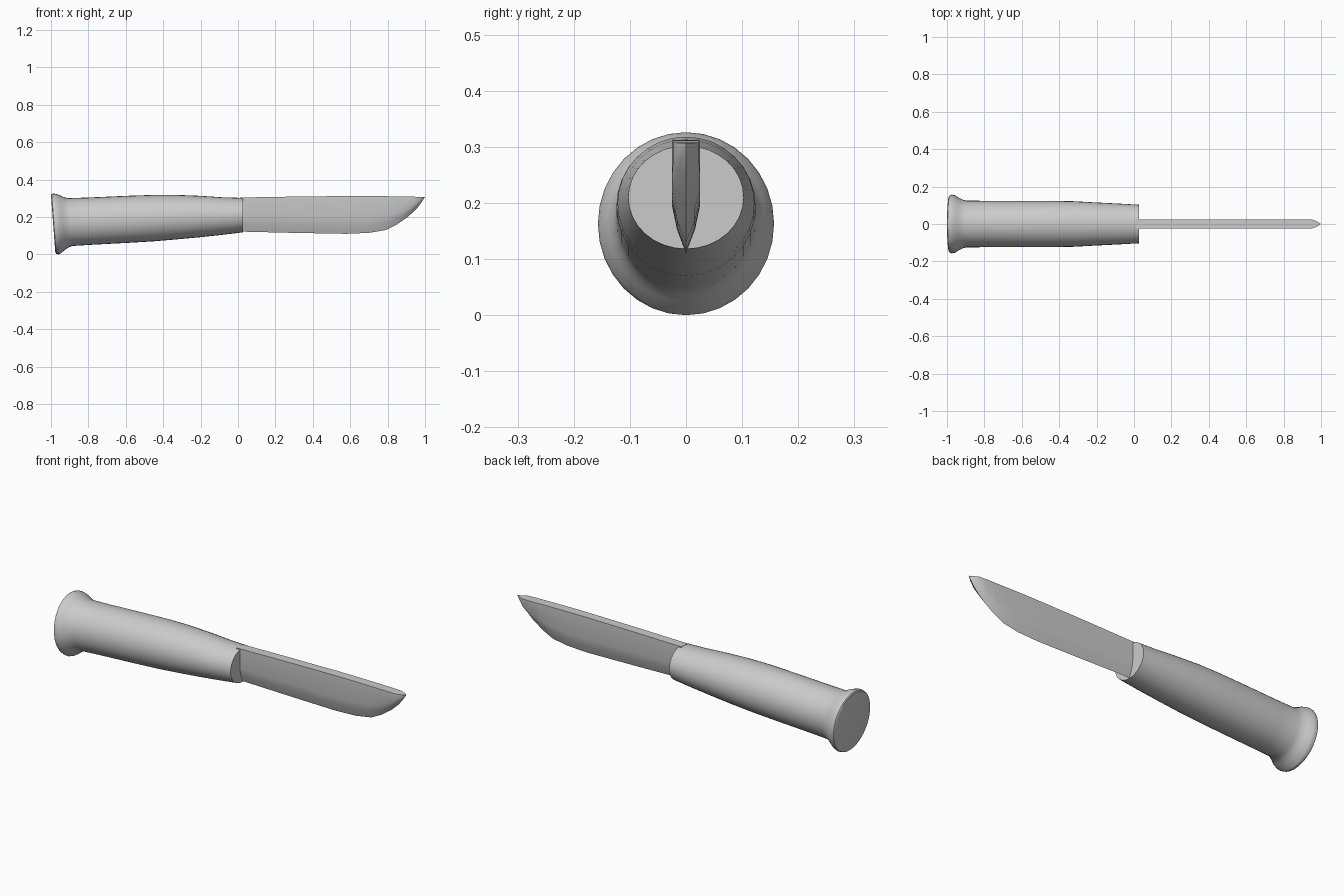
import bpy, bmesh, math

cube = bpy.data.objects.get("Cube")
if cube:
    bpy.data.objects.remove(cube, do_unlink=True)

grey = bpy.data.materials.new("plain_grey")
grey.use_nodes = True
grey.diffuse_color = (0.6, 0.6, 0.6, 1)
grey.node_tree.nodes["Principled BSDF"].inputs["Base Color"].default_value = (0.6, 0.6, 0.6, 1)


def loft(name, sections, angle):
    """Skin a row of closed sections and cap both ends."""
    bm = bmesh.new()
    rings = [[bm.verts.new(p) for p in s] for s in sections]
    n = len(rings[0])
    for a, b in zip(rings, rings[1:]):
        for i in range(n):
            j = (i + 1) % n
            bm.faces.new((a[i], a[j], b[j], b[i]))
    bm.faces.new(rings[0])
    bm.faces.new(rings[-1])
    bmesh.ops.remove_doubles(bm, verts=bm.verts, dist=0.0002)
    bmesh.ops.recalc_face_normals(bm, faces=bm.faces)
    mesh = bpy.data.meshes.new(name)
    bm.to_mesh(mesh)
    bm.free()
    mesh.materials.append(grey)
    ob = bpy.data.objects.new(name, mesh)
    bpy.context.collection.objects.link(ob)
    bpy.ops.object.select_all(action='DESELECT')
    ob.select_set(True)
    bpy.context.view_layer.objects.active = ob
    bpy.ops.object.shade_smooth_by_angle(angle=math.radians(angle))
    return ob


def oval(x_top, x_bottom, z_top, z_bottom, half_width, sides=32):
    """Oval ring around the handle, tilted when its top and bottom x differ."""
    ring = []
    for i in range(sides):
        a = math.tau * i / sides
        t = (1 + math.cos(a)) / 2
        ring.append((x_bottom + (x_top - x_bottom) * t,
                     half_width * math.sin(a),
                     z_bottom + (z_top - z_bottom) * t))
    return ring


# Handle with flared pommel: top x, bottom x, top z, bottom z, half width
handle_rings = [
    (-1.0, -0.977, 0.317, 0.011, 0.148),
    (-0.996, -0.972, 0.323, 0.003, 0.155),
    (-0.985, -0.96, 0.326, 0.0, 0.157),
    (-0.968, -0.947, 0.322, 0.006, 0.154),
    (-0.945, -0.925, 0.313, 0.024, 0.14),
    (-0.925, -0.905, 0.304, 0.038, 0.13),
    (-0.905, -0.885, 0.301, 0.045, 0.125),
    (-0.8, -0.79, 0.304, 0.051, 0.124),
    (-0.6, -0.6, 0.313, 0.061, 0.124),
    (-0.45, -0.45, 0.318, 0.07, 0.124),
    (-0.33, -0.33, 0.318, 0.08, 0.122),
    (-0.2, -0.2, 0.313, 0.092, 0.115),
    (-0.08, -0.08, 0.305, 0.105, 0.109),
    (0.028, 0.028, 0.302, 0.118, 0.103),
]
loft("handle", [oval(*r) for r in handle_rings], 35)


def blade_section(x, spine, shoulder, edge, w):
    """Flat sides from the spine to the shoulder, then a convex bevel to the edge."""
    middle = edge + (shoulder - edge) * 0.5
    side = [(w, spine), (w, shoulder), (w * 0.64, middle)]
    return ([(x, y, z) for y, z in side] + [(x, 0, edge)]
            + [(x, -y, z) for y, z in reversed(side)])


# Blade: x, spine z, shoulder z, edge z, half width
blade_rows = [
    (0.01, 0.304, 0.2, 0.122, 0.025),
    (0.3, 0.309, 0.198, 0.115, 0.025),
    (0.58, 0.312, 0.195, 0.11, 0.025),
    (0.7, 0.312, 0.198, 0.115, 0.025),
    (0.79, 0.311, 0.207, 0.13, 0.025),
    (0.85, 0.31, 0.222, 0.16, 0.025),
    (0.91, 0.309, 0.245, 0.202, 0.025),
    (0.955, 0.308, 0.274, 0.244, 0.023),
    (0.98, 0.307, 0.292, 0.277, 0.013),
    (1.0, 0.307, 0.307, 0.307, 0.0),
]
loft("blade", [blade_section(*r) for r in blade_rows], 35)
